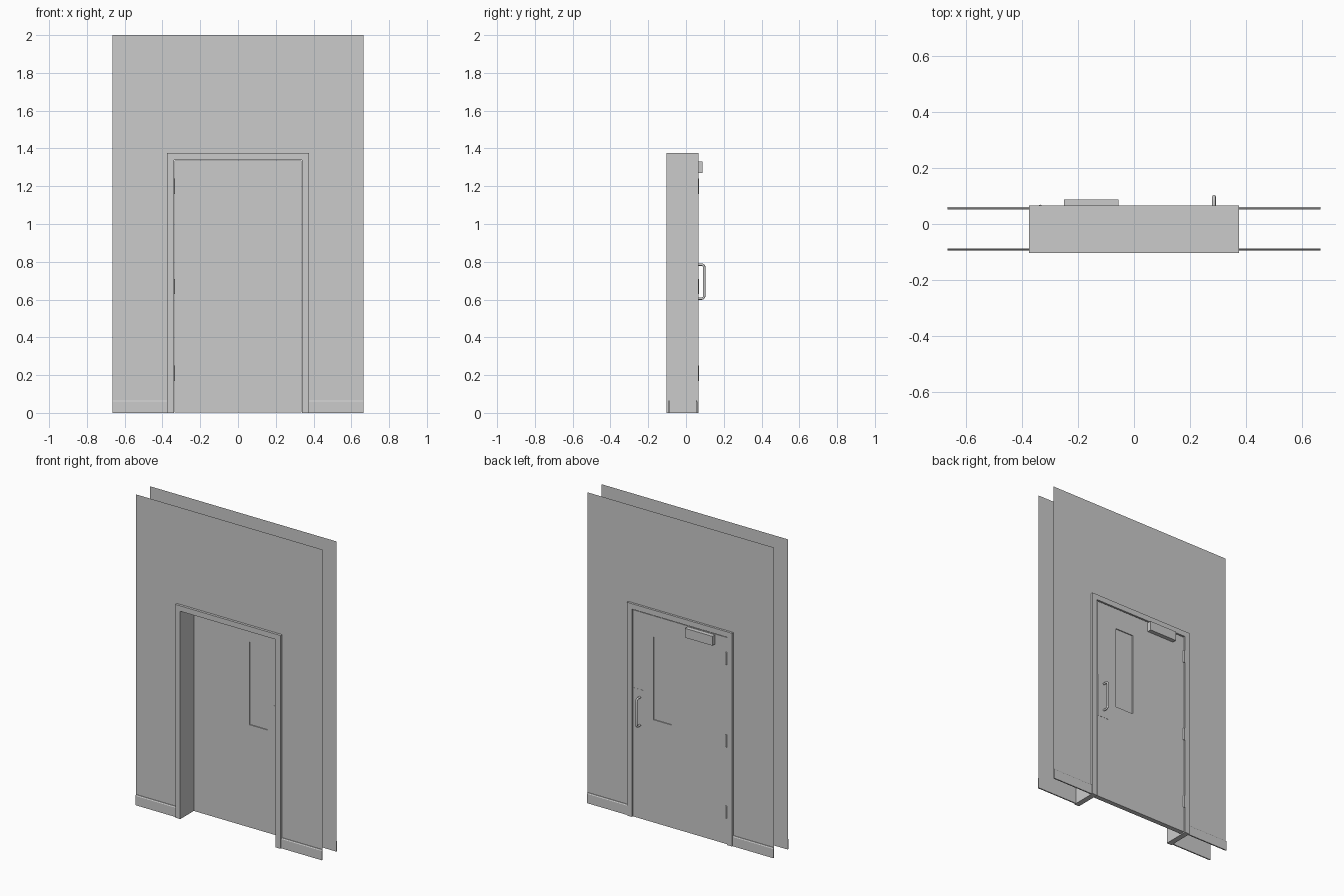
import bpy, bmesh, math

if "Cube" in bpy.data.objects:
    bpy.data.objects.remove(bpy.data.objects["Cube"])

WALL_X, WALL_Z = 0.665, 2.0          # wall half width, height
OUT_X, OUT_Z = 0.375, 1.375          # outside of door frame
IN_X, IN_Z = 0.34, 1.34              # door opening
FRONT, BACK = -0.103, 0.066          # frame depth
WALL_F, WALL_B = -0.087, 0.052       # wall skins


def make(name, verts, faces):
    me = bpy.data.meshes.new(name)
    bm = bmesh.new()
    vs = [bm.verts.new(v) for v in verts]
    for f in faces:
        bm.faces.new([vs[i] for i in f])
    bmesh.ops.recalc_face_normals(bm, faces=bm.faces)
    bm.to_mesh(me)
    bm.free()
    ob = bpy.data.objects.new(name, me)
    bpy.context.collection.objects.link(ob)
    return ob


def rings(name, loops):
    """Bridge equal-length vertex loops in sequence and cap both ends."""
    n = len(loops[0])
    faces = [list(range(n)), list(range((len(loops) - 1) * n, len(loops) * n))]
    for r in range(len(loops) - 1):
        for i in range(n):
            j = (i + 1) % n
            faces.append([r * n + i, r * n + j, (r + 1) * n + j, (r + 1) * n + i])
    return make(name, [v for lp in loops for v in lp], faces)


def rect(x0, x1, z0, z1, y):
    return [(x0, y, z0), (x1, y, z0), (x1, y, z1), (x0, y, z1)]


def box(name, x0, x1, y0, y1, z0, z1):
    return rings(name, [rect(x0, x1, z0, z1, y0), rect(x0, x1, z0, z1, y1)])


def arch(xo, zo, xi, zi, y):
    """Upside-down U outline."""
    return [(-xo, y, 0), (-xo, y, zo), (xo, y, zo), (xo, y, 0),
            (xi, y, 0), (xi, y, zi), (-xi, y, zi), (-xi, y, 0)]


# Thin wall skins and chamfered baseboards on both sides
for side, y, d in (("front", WALL_F, -1), ("back", WALL_B, 1)):
    wall = make(side + "_wall", arch(WALL_X, WALL_Z, OUT_X, OUT_Z, y), [range(8)])
    if wall.data.polygons[0].normal.y * d < 0:
        wall.data.flip_normals()
    profile = [(0, 0), (0.008, 0), (0.008, 0.06), (0.004, 0.066), (0, 0.066)]
    for label, s in (("left", -1), ("right", 1)):
        rings(f"{side}_{label}_baseboard",
              [[(s * x, y + d * a, z) for a, z in profile] for x in (OUT_X, WALL_X)])

# Door frame, full depth
rings("door_frame", [arch(OUT_X, OUT_Z, IN_X, IN_Z, y) for y in (FRONT, BACK)])

# Door leaf with a recessed window on each face
D0, D1, REC = 0.03, 0.061, 0.006
leaf = (-IN_X + 0.005, IN_X - 0.005, 0.003, IN_Z - 0.005)
win = (0.06, 0.19, 0.665, 1.2)
rings("door_leaf", [rect(*win, D0 + REC), rect(*win, D0), rect(*leaf, D0),
                    rect(*leaf, D1), rect(*win, D1), rect(*win, D1 - REC)])

# Push plate in front, pull plate behind
box("push_plate", 0.235, 0.332, D0 - 0.001, D0, 0.555, 0.835)
box("pull_plate", 0.25, 0.332, D1, D1 + 0.001, 0.555, 0.835)

# Pull handle: tube swept along a rounded U
R, TOP, BOT, OUTY, BEND = 0.0065, 0.785, 0.605, 0.0965, 0.014
path = [(D1 - 0.002, TOP)]
for zc, a0 in ((TOP - BEND, 90), (BOT + BEND, 0)):
    for k in range(6):
        a = math.radians(a0 - 18 * k)
        path.append((OUTY - BEND + BEND * math.cos(a), zc + BEND * math.sin(a)))
path.append((D1 - 0.002, BOT))
loops = []
for i, (y, z) in enumerate(path):
    p, q = path[max(i - 1, 0)], path[min(i + 1, len(path) - 1)]
    ty, tz = q[0] - p[0], q[1] - p[1]
    m = math.hypot(ty, tz)
    ny, nz = -tz / m, ty / m
    loops.append([(0.285 + R * math.cos(t), y + ny * R * math.sin(t), z + nz * R * math.sin(t))
                  for t in (math.tau * k / 12 for k in range(12))])
handle = rings("pull_handle", loops)

# Door closer
box("door_closer", -0.25, -0.055, D1, 0.088, 1.27, 1.33)

# Hinge barrels
smooth = [handle]
for i, z in enumerate((0.21, 0.67, 1.2)):
    circle = [(math.tau * k / 12) for k in range(12)]
    smooth.append(rings(f"hinge_{i + 1}", [
        [(-0.334 + 0.006 * math.cos(t), 0.063 + 0.006 * math.sin(t), z + h) for t in circle]
        for h in (-0.04, 0.04)]))

for ob in smooth:
    bpy.ops.object.select_all(action='DESELECT')
    ob.select_set(True)
    bpy.context.view_layer.objects.active = ob
    bpy.ops.object.shade_smooth_by_angle(angle=math.radians(40))
